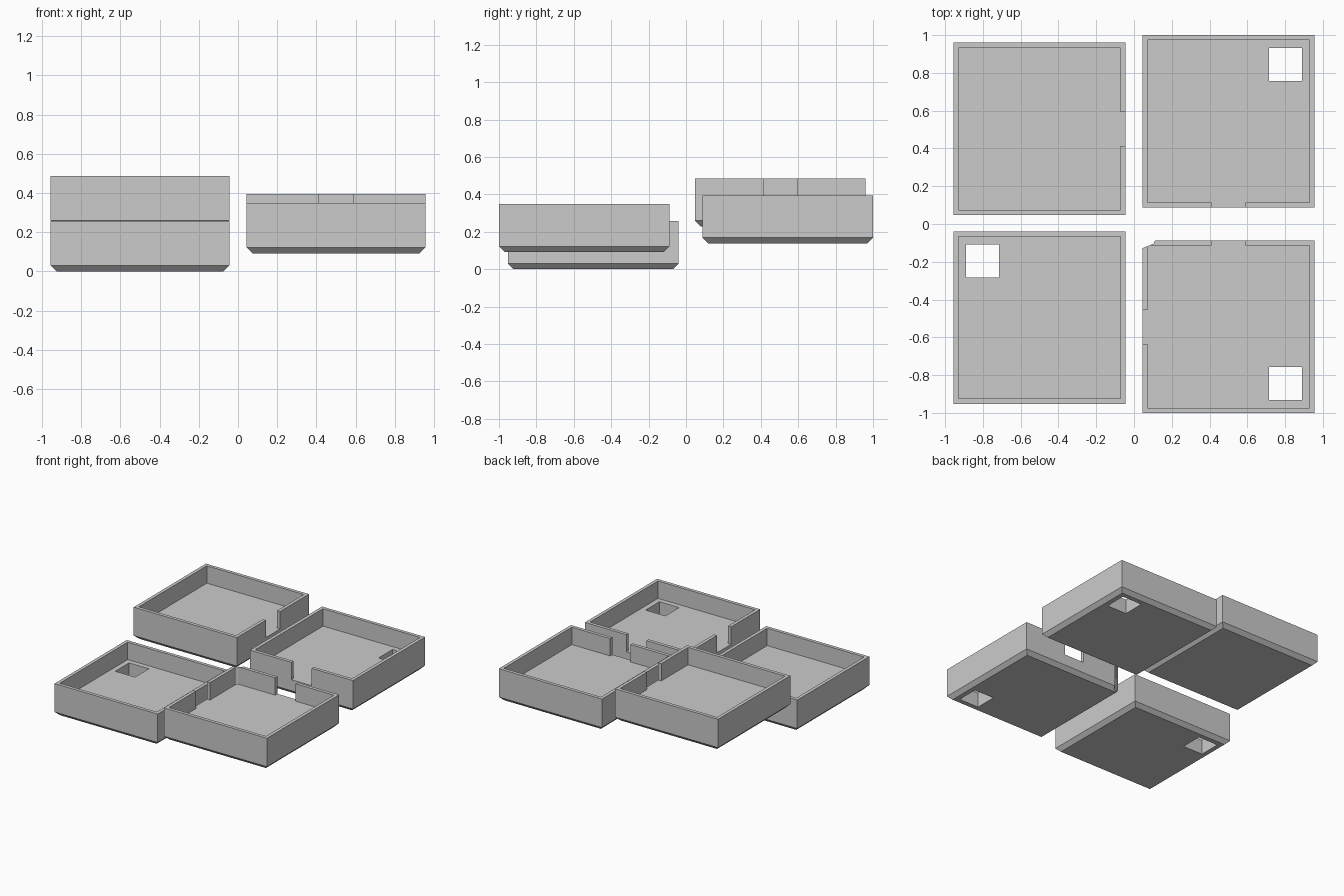
import bpy, bmesh
from math import pi
from mathutils import Matrix, Vector

if "Cube" in bpy.data.objects:
    bpy.data.objects.remove(bpy.data.objects["Cube"], do_unlink=True)

SIZE, HEIGHT, WALL, FLOOR, CHAMFER = 0.912, 0.257, 0.027, 0.118, 0.03
HOLE, NOTCH = 0.175, 0.18
HALF = SIZE / 2

grey = bpy.data.materials.new("plain grey")
grey.use_nodes = True
grey.diffuse_color = (0.6, 0.6, 0.6, 1)
grey.node_tree.nodes["Principled BSDF"].inputs["Base Color"].default_value = (0.6, 0.6, 0.6, 1)


def make_object(name, bm):
    mesh = bpy.data.meshes.new(name)
    bm.to_mesh(mesh)
    bm.free()
    mesh.materials.append(grey)
    obj = bpy.data.objects.new(name, mesh)
    bpy.context.collection.objects.link(obj)
    return obj


def box(low, high):
    low, high = Vector(low), Vector(high)
    bm = bmesh.new()
    matrix = Matrix.Translation((low + high) / 2) @ Matrix.Diagonal((*(high - low), 1))
    bmesh.ops.create_cube(bm, size=1, matrix=matrix)
    return bm


def cut(obj, bm):
    # subtract a shape, bake the result, and discard the cutter
    cutter = make_object("cutter", bm)
    cutter.hide_render = True
    mod = obj.modifiers.new("cut", "BOOLEAN")
    mod.operation, mod.solver, mod.object = "DIFFERENCE", "EXACT", cutter
    bpy.context.view_layer.objects.active = obj
    bpy.ops.object.modifier_apply(modifier=mod.name)
    bpy.data.objects.remove(cutter, do_unlink=True)


def wall_gap(obj, direction, width, bottom):
    # opening through the middle of the wall facing the given direction
    out = Vector((*direction, 0))
    side = Vector((-out.y, out.x, 0))
    a = out * (HALF - 2 * WALL) - side * width / 2
    b = out * (HALF + WALL) + side * width / 2
    low = (min(a.x, b.x), min(a.y, b.y), bottom)
    high = (max(a.x, b.x), max(a.y, b.y), HEIGHT + WALL)
    cut(obj, box(low, high))


def tray(name, location, notches=(), hole=None):
    # chamfered block with a square recess
    bm = box((-HALF, -HALF, 0), (HALF, HALF, HEIGHT))
    rim = [e for e in bm.edges if all(v.co.z < CHAMFER for v in e.verts)]
    bmesh.ops.bevel(bm, geom=rim, offset=CHAMFER, segments=1, affect="EDGES")
    obj = make_object(name, bm)
    inner = HALF - WALL
    cut(obj, box((-inner, -inner, FLOOR), (inner, inner, HEIGHT + WALL)))
    for direction in notches:
        wall_gap(obj, direction, NOTCH, FLOOR)
    # square drop hole in one corner
    if hole:
        c = Vector((*hole, 0)) * (HALF - 0.155)
        r = HOLE / 2
        cut(obj, box((c.x - r, c.y - r, -WALL), (c.x + r, c.y + r, HEIGHT)))
    obj.location = location
    return obj


tray("back_right_tray", (-0.5, 0.504, 0.229), notches=[(1, 0)])
tray("back_left_tray", (0.5, 0.544, 0.138), notches=[(0, -1)], hole=(1, 1))

# lowest tray, with one wall lowered between its corner posts
low_tray = tray("front_right_tray", (-0.5, -0.496, 0), hole=(-1, 1))
wall_gap(low_tray, (1, 0), SIZE - 2 * WALL, 0.21)

# tray with the octagonal opening
hub = tray("front_left_tray", (0.5, -0.544, 0.092), notches=[(0, 1), (-1, 0)], hole=(1, -1))
octagon = bmesh.new()
bmesh.ops.create_cone(octagon, cap_ends=True, segments=8, radius1=0.147, radius2=0.147,
                      depth=1, matrix=Matrix.Rotation(pi / 2, 4, "Z"))
cut(hub, octagon)
